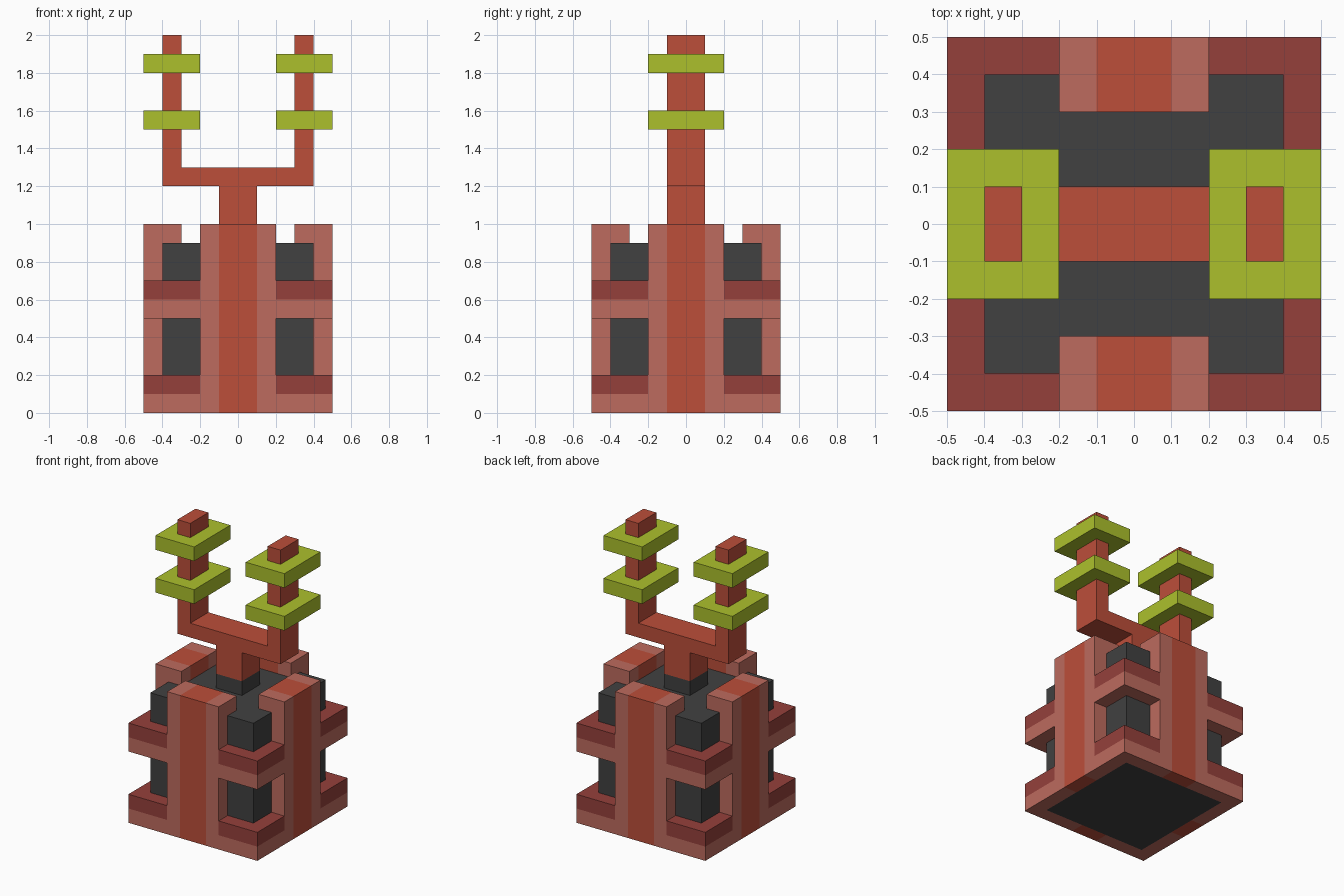
import bpy, bmesh, math
from mathutils import Matrix

cube = bpy.data.objects.get("Cube")
if cube:
    bpy.data.objects.remove(cube, do_unlink=True)


def material(name, rgb):
    """Make a flat material from 0-255 display values."""
    lin = [((c / 255 + 0.055) / 1.055) ** 2.4 for c in rgb]
    mat = bpy.data.materials.new(name)
    mat.use_nodes = True
    mat.diffuse_color = (*lin, 1)
    bsdf = next(n for n in mat.node_tree.nodes if n.type == 'BSDF_PRINCIPLED')
    bsdf.inputs["Base Color"].default_value = (*lin, 1)
    return mat


RED = material("brick red", (188, 78, 58))
PINK = material("dusty pink", (189, 107, 94))
MAROON = material("dark red", (149, 64, 59))
DARK = material("charcoal", (65, 65, 65))
GREEN = material("lime green", (172, 192, 44))

PLACE = {'x': lambda a, b, t: (t, a, b),
         'y': lambda a, b, t: (a, t, b),
         'z': lambda a, b, t: (a, b, t)}


def prism(name, profile, levels, mats, axis='z', turn=0):
    """Extrude a profile through levels along an axis, one colour per band."""
    bm = bmesh.new()
    rings = [[bm.verts.new(PLACE[axis](a, b, t)) for a, b in profile] for t in levels]
    slots = list(dict.fromkeys(mats))
    n = len(profile)
    for i, mat in enumerate(mats):
        lo, hi = rings[i], rings[i + 1]
        for j in range(n):
            k = (j + 1) % n
            bm.faces.new((lo[j], lo[k], hi[k], hi[j])).material_index = slots.index(mat)
    bm.faces.new(rings[0]).material_index = slots.index(mats[0])
    bm.faces.new(rings[-1]).material_index = slots.index(mats[-1])
    bmesh.ops.recalc_face_normals(bm, faces=bm.faces)
    bm.transform(Matrix.Rotation(math.radians(90 * turn), 4, 'Z'))
    mesh = bpy.data.meshes.new(name)
    bm.to_mesh(mesh)
    bm.free()
    for mat in slots:
        mesh.materials.append(mat)
    obj = bpy.data.objects.new(name, mesh)
    bpy.context.collection.objects.link(obj)
    return obj


def rect(x0, x1, y0, y1):
    return [(x0, y0), (x1, y0), (x1, y1), (x0, y1)]


# Dark inner body
prism("core", rect(-.4, .4, -.4, .4), [0, .9], [DARK])

# Striped side panels with a lip hooked over the core, and stepped corner brackets
hook = [(-.4, 0), (-.5, 0), (-.5, 1), (-.3, 1), (-.3, .9), (-.4, .9)]
corner = [(.2, .4), (.4, .4), (.4, .2), (.5, .2), (.5, .5), (.2, .5)]
sides = ["front", "left", "back", "right"]
corners = ["back_left", "back_right", "front_right", "front_left"]
for turn in range(4):
    prism(sides[turn] + "_panel", hook, [-.2, -.1, .1, .2], [PINK, RED, PINK], 'x', turn)
    for label, z in (("lower", 0), ("upper", .5)):
        prism(f"{corners[turn]}_{label}_bracket", corner, [z, z + .1, z + .2],
              [PINK, MAROON], 'z', turn)

# Stem with a dark foot
prism("stem", rect(-.1, .1, -.1, .1), [.9, 1, 1.2], [DARK, RED])

# Two-pronged fork
fork = [(-.4, 1.2), (.4, 1.2), (.4, 2), (.3, 2), (.3, 1.3), (-.3, 1.3), (-.3, 2), (-.4, 2)]
prism("fork", fork, [-.1, .1], [RED], 'y')

# Plates threaded on the prongs
for side, x in (("left", .35), ("right", -.35)):
    for label, z in (("lower", 1.5), ("upper", 1.8)):
        prism(f"{side}_{label}_plate", rect(x - .15, x + .15, -.2, .2), [z, z + .1], [GREEN])
